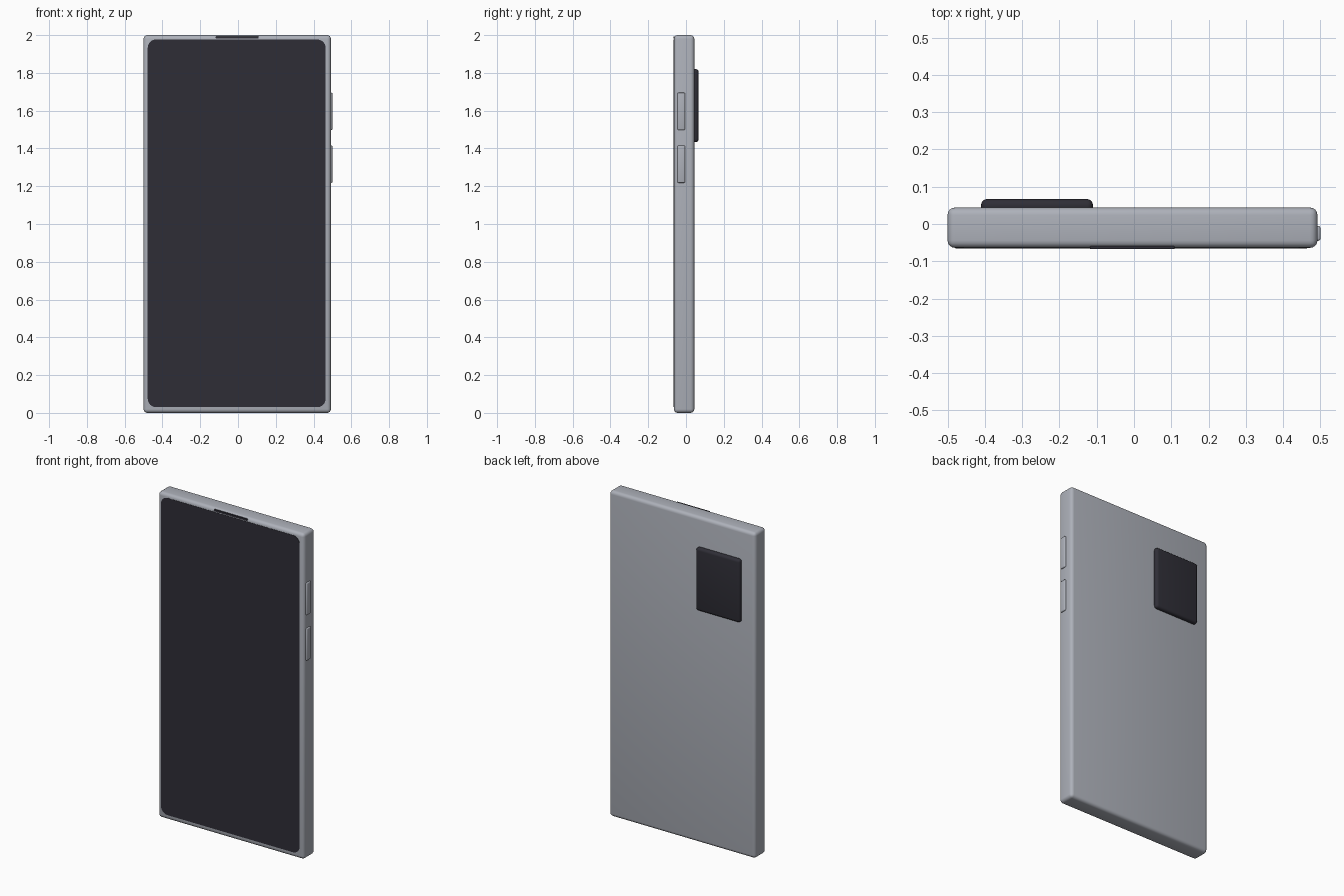
import bpy, bmesh, math

if "Cube" in bpy.data.objects:
    bpy.data.objects.remove(bpy.data.objects["Cube"])


def material(name, rgb):
    m = bpy.data.materials.new(name)
    m.diffuse_color = (*rgb, 1)
    m.use_nodes = True
    m.node_tree.nodes["Principled BSDF"].inputs["Base Color"].default_value = m.diffuse_color
    return m


silver = material("silver_grey", (0.42, 0.44, 0.49))
dark = material("near_black", (0.028, 0.027, 0.037))


def box(name, lo, hi, mat, round_all=0.0, round_y=0.0, segments=4):
    """Box between two corners; round_y rounds only the edges along y."""
    bm = bmesh.new()
    bmesh.ops.create_cube(bm, size=1)
    for v in bm.verts:
        v.co = [(a + b) / 2 + c * (b - a) for a, b, c in zip(lo, hi, v.co)]
    if round_y:
        edges = [e for e in bm.edges
                 if abs(e.verts[0].co.y - e.verts[1].co.y) > 1e-5]
        bmesh.ops.bevel(bm, geom=edges, offset=round_y, segments=8,
                        profile=0.5, affect='EDGES')
    if round_all:
        bmesh.ops.bevel(bm, geom=bm.edges[:], offset=round_all,
                        segments=segments, profile=0.5, affect='EDGES')
    bmesh.ops.recalc_face_normals(bm, faces=bm.faces[:])
    mesh = bpy.data.meshes.new(name)
    bm.to_mesh(mesh)
    bm.free()
    mesh.materials.append(mat)
    ob = bpy.data.objects.new(name, mesh)
    bpy.context.collection.objects.link(ob)
    bpy.ops.object.select_all(action='DESELECT')
    ob.select_set(True)
    bpy.context.view_layer.objects.active = ob
    bpy.ops.object.shade_smooth_by_angle(angle=math.radians(35))
    return ob


# Slab body with softened edges
box("body", (-0.5, -0.064, 0), (0.492, 0.044, 2), silver, round_all=0.02)

# Thin rounded display and the earpiece slot above it
box("screen", (-0.478, -0.0655, 0.03), (0.464, -0.060, 1.977), dark, round_y=0.045)
box("earpiece", (-0.118, -0.067, 1.982), (0.109, -0.050, 1.993), dark, round_y=0.004)

# Camera block on the back
box("camera_block", (-0.41, 0.03, 1.433), (-0.11, 0.067, 1.82), dark, round_all=0.016)

# Two side buttons
for name, z in (("lower_button", 1.218), ("upper_button", 1.497)):
    box(name, (0.47, -0.045, z), (0.5, -0.005, z + 0.198), silver,
        round_all=0.006, segments=3)
